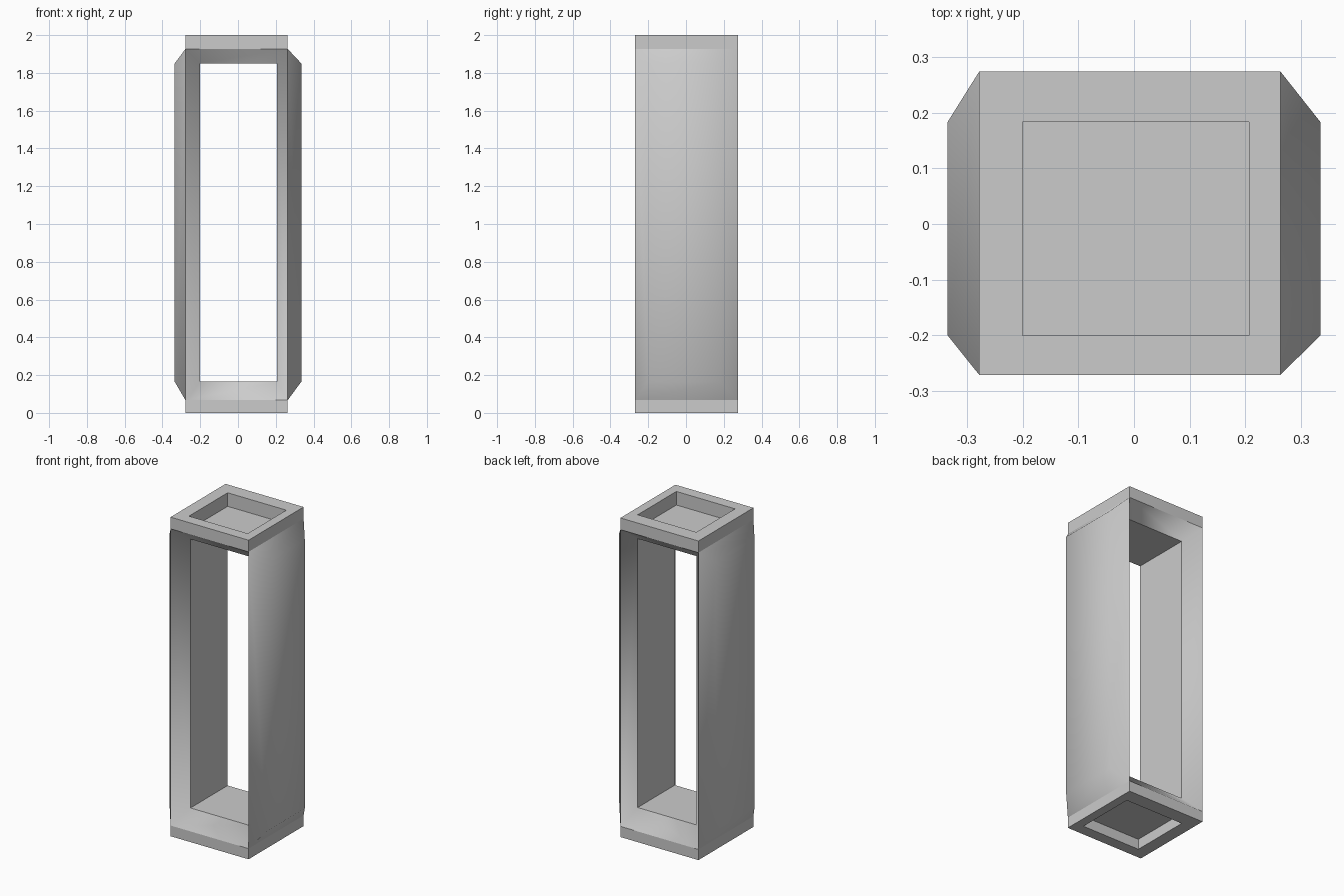
import bpy, bmesh

if "Cube" in bpy.data.objects:
    bpy.data.objects.remove(bpy.data.objects["Cube"])

X0, X1, Y0, Y1 = -0.278, 0.263, -0.271, 0.274   # outer block
HX0, HX1, HY0, HY1 = -0.20, 0.207, -0.20, 0.183  # inset limits
Z0, Z1, HZ0, HZ1 = 0.067, 1.927, 0.165, 1.85     # cap lines / window

bm = bmesh.new()
group = {}


def ring(axis, pos, a0, a1, b0, b1):
    """Rectangle of points in the plane axis = pos."""
    pts = []
    for a, b in ((a0, b0), (a1, b0), (a1, b1), (a0, b1)):
        p = [a, b]
        p.insert(axis, pos)
        pts.append(bm.verts.new(p))
    return pts


def bridge(r1, r2, name):
    for i in range(4):
        j = (i + 1) % 4
        group[bm.faces.new((r1[i], r1[j], r2[j], r2[i]))] = name


def cap(r, name):
    group[bm.faces.new(r)] = name


# Caps: a shallow band with a square recess at each end
outline = {}
for end, z_out, z_in, z_floor in (("bottom", 0, Z0, 0.065), ("top", 2, Z1, 1.915)):
    inner = ring(2, z_in, X0, X1, Y0, Y1)
    outer = ring(2, z_out, X0, X1, Y0, Y1)
    rim = ring(2, z_out, HX0, HX1, HY0, HY1)
    floor = ring(2, z_floor, HX0, HX1, HY0, HY1)
    bridge(inner, outer, end + "_band")
    bridge(outer, rim, end + "_rim")
    bridge(rim, floor, end + "_recess")
    cap(floor, end + "_floor")
    outline[end] = inner
b, t = outline["bottom"], outline["top"]

# Side panels: bulged outward with smooth sloping borders
for (i, j), x in (((0, 3), -0.335), ((1, 2), 0.335)):
    panel = ring(0, x, HY0, HY1, HZ0, HZ1)
    bridge([b[i], b[j], t[j], t[i]], panel, f"side{x}")
    cap(panel, f"side{x}")

# Window running front to back, with sloping borders
windows = []
for (i, j), y in (((0, 1), -0.185), ((3, 2), HY1)):
    window = ring(1, y, HX0, HX1, HZ0, HZ1)
    bridge([b[i], b[j], t[j], t[i]], window, f"border{y}")
    windows.append(window)
bridge(*windows, "tunnel")

# Smooth only inside the bulged panels and window borders
bmesh.ops.recalc_face_normals(bm, faces=bm.faces)
for f in bm.faces:
    f.smooth = True
for e in bm.edges:
    names = [group[f] for f in e.link_faces]
    e.smooth = len(set(names)) == 1 and names[0].startswith(("side", "border"))

mesh = bpy.data.meshes.new("hollow_pillar")
bm.to_mesh(mesh)
bm.free()
pillar = bpy.data.objects.new("hollow_pillar", mesh)
bpy.context.collection.objects.link(pillar)
